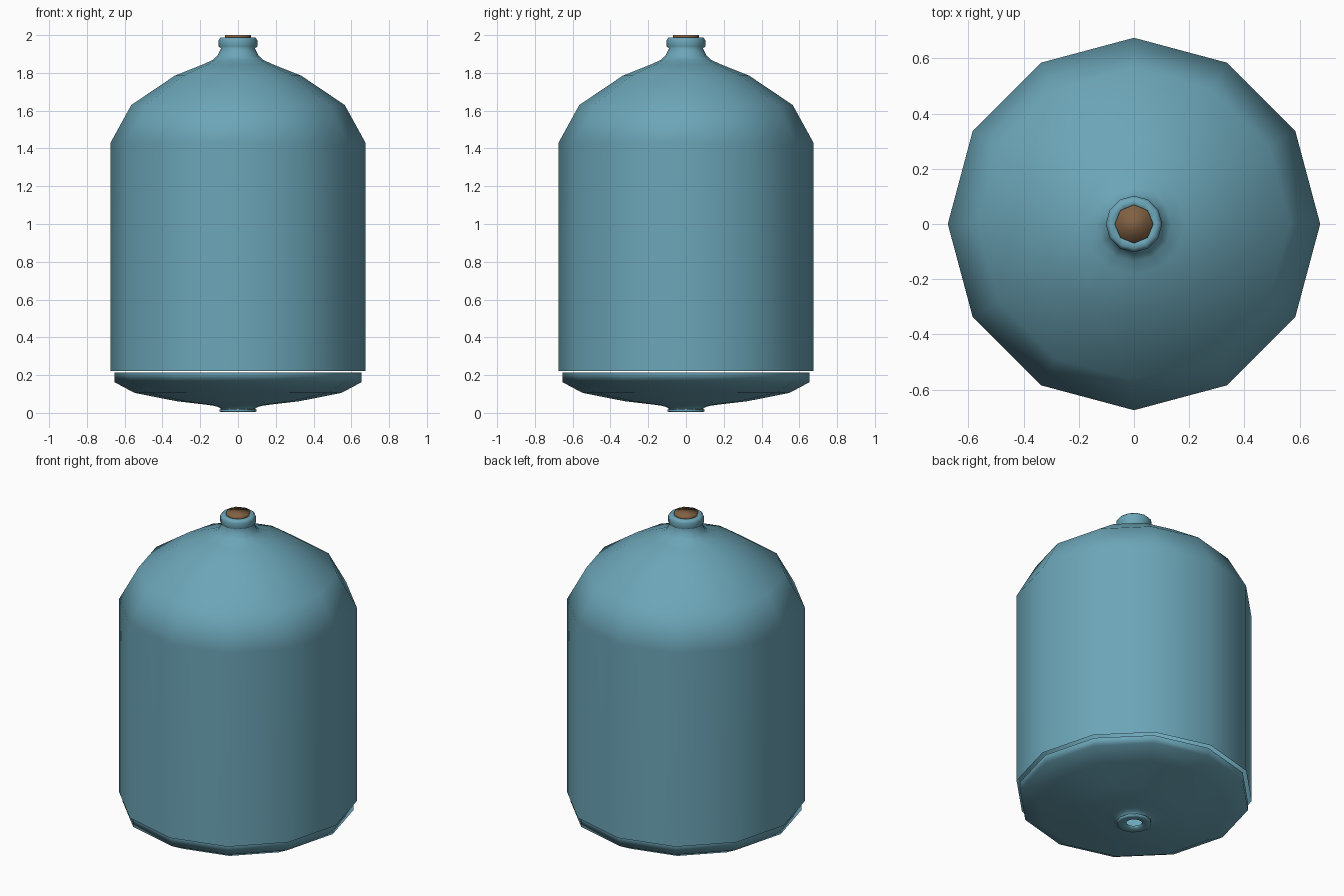
import bpy
import bmesh
from math import cos, sin, tau

cube = bpy.data.objects.get("Cube")
if cube:
    bpy.data.objects.remove(cube)


def make_material(name, color):
    mat = bpy.data.materials.new(name)
    mat.use_nodes = True
    mat.diffuse_color = color
    mat.node_tree.nodes["Principled BSDF"].inputs["Base Color"].default_value = color
    return mat


def lathe(name, profile, sides, mat, capped=False):
    """Revolve (radius, height) points, listed from the top down, around z."""
    bm = bmesh.new()
    rings = [[bm.verts.new((r * cos(tau * i / sides), r * sin(tau * i / sides), z))
              for i in range(sides)] for r, z in profile]
    for upper, lower in zip(rings, rings[1:]):
        for i in range(sides):
            j = (i + 1) % sides
            bm.faces.new((upper[i], lower[i], lower[j], upper[j]))
    if capped:
        bm.faces.new(rings[0])
        bm.faces.new(rings[-1][::-1])
    for face in bm.faces:
        face.smooth = True
    mesh = bpy.data.meshes.new(name)
    bm.to_mesh(mesh)
    bm.free()
    mesh.materials.append(mat)
    obj = bpy.data.objects.new(name, mesh)
    bpy.context.collection.objects.link(obj)
    return obj


blue = make_material("dusty blue", (0.15, 0.38, 0.48, 1))
brown = make_material("cork brown", (0.22, 0.12, 0.057, 1))

# Neck hole, collar and dome, down to the shoulder
SHOULDER = 1.43
dome = [(0.047, 1.93), (0.05, 1.97), (0.07, 1.988), (0.09, 1.988), (0.102, 1.975),
        (0.102, 1.94), (0.09, 1.93), (0.11, 1.89), (0.135, 1.868), (0.185, 1.845),
        (0.335, 1.785), (0.565, 1.63), (0.675, SHOULDER)]

# Main shell, open underneath
body = lathe("tank_body", dome + [(0.675, 0.222)], 12, blue)

# Base dish: the same dome, flipped and flattened, below a narrow seam
dish = [(r * 0.97, 0.163 - (z - SHOULDER) * 0.285) for r, z in reversed(dome)]
base = lathe("base_dish", [(0.655, 0.214)] + dish, 12, blue)

# Keep the long walls evenly shaded
for obj in (body, base):
    mod = obj.modifiers.new("even_shading", 'WEIGHTED_NORMAL')
    mod.weight = 80

# Stopper in the neck
lathe("cork_stopper", [(0.07, 2.0), (0.07, 1.985), (0.045, 1.93)], 8, brown, capped=True)
